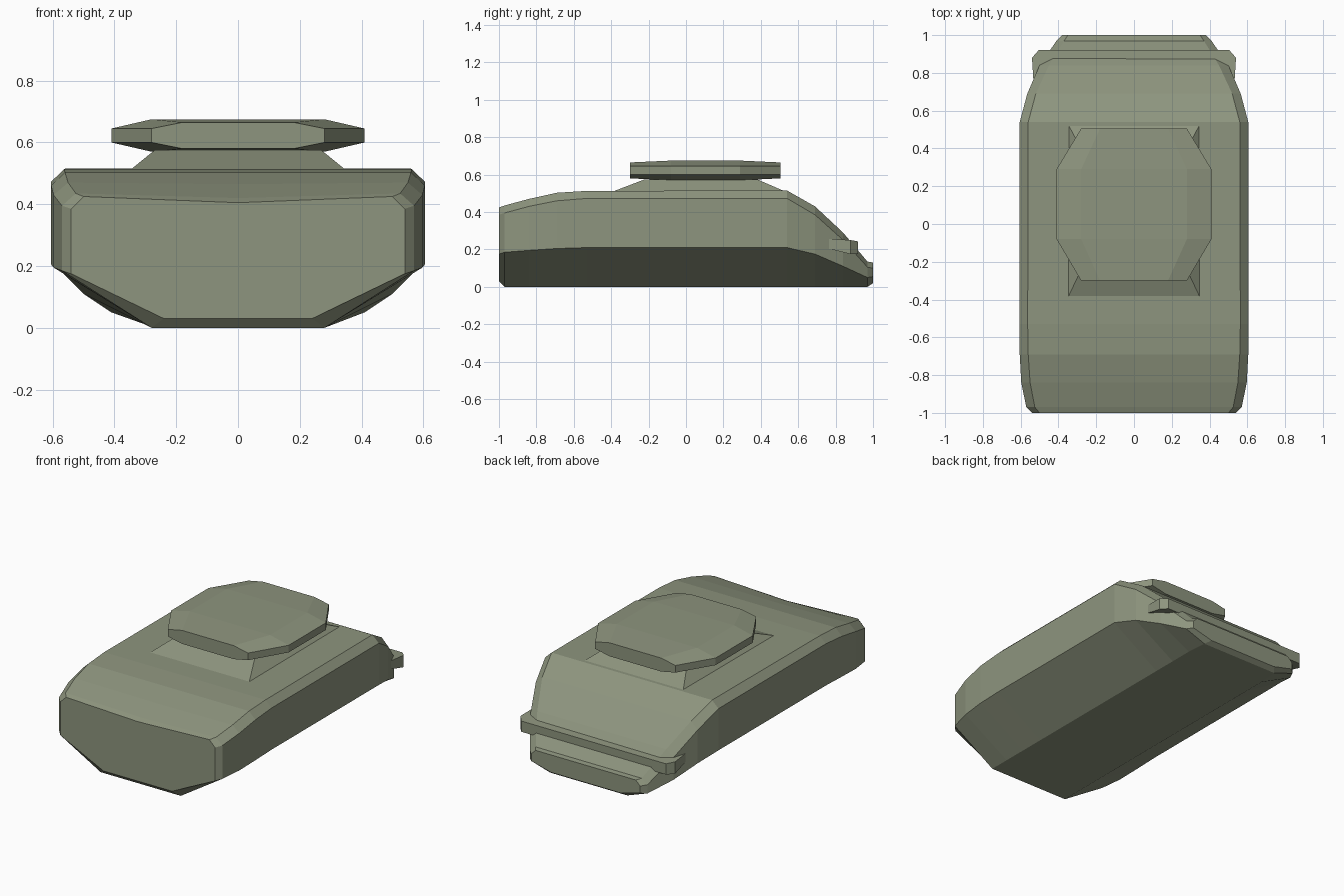
import bpy, bmesh


def mesh_object(name, rings):
    """Skin a closed body through rings of equal vertex count."""
    bm = bmesh.new()
    loops = [[bm.verts.new(p) for p in ring] for ring in rings]
    n = len(loops[0])
    for a, b in zip(loops, loops[1:]):
        for i in range(n):
            j = (i + 1) % n
            bm.faces.new((a[i], a[j], b[j], b[i]))
    bm.faces.new(loops[0])
    bm.faces.new(loops[-1])
    bmesh.ops.recalc_face_normals(bm, faces=bm.faces)
    me = bpy.data.meshes.new(name)
    bm.to_mesh(me)
    bm.free()
    ob = bpy.data.objects.new(name, me)
    bpy.context.collection.objects.link(ob)
    mat = bpy.data.materials.get("olive") or bpy.data.materials.new("olive")
    mat.diffuse_color = (0.27, 0.30, 0.21, 1)
    me.materials.append(mat)
    return ob


def section(y, wb, zb, wo, zlo, zhi, wt, zt, dip=0):
    """Mirrored chamfered cross-section: bottom, side and top half widths."""
    half = [(wb, zb), (wo, zlo), (wo, zhi), (wt, zt)]
    pts = half + [(0, zt - dip)] + [(-x, z) for x, z in reversed(half)]
    return [(x, y, z) for x, z in pts]


# Hull: boat-like body lofted from front to back
mesh_object("hull", [section(*s) for s in (
    (-1.00, 0.24, 0.03, 0.54, 0.175, 0.385, 0.50, 0.425, 0.02),
    (-0.97, 0.28, 0.00, 0.57, 0.185, 0.395, 0.525, 0.435, 0.015),
    (-0.84, 0.28, 0.00, 0.597, 0.195, 0.43, 0.55, 0.47, 0.005),
    (-0.69, 0.28, 0.00, 0.605, 0.205, 0.46, 0.56, 0.503),
    (-0.53, 0.28, 0.00, 0.605, 0.21, 0.473, 0.563, 0.513),
    (0.54, 0.28, 0.00, 0.605, 0.21, 0.473, 0.56, 0.515),
    (0.69, 0.28, 0.00, 0.565, 0.175, 0.385, 0.52, 0.43),
    (0.84, 0.28, 0.00, 0.50, 0.11, 0.25, 0.45, 0.29),
    (0.97, 0.27, 0.00, 0.41, 0.05, 0.105, 0.37, 0.135),
    (1.00, 0.24, 0.02, 0.38, 0.055, 0.10, 0.35, 0.13),
)])

# Ledge across the sloping rear
outline = [(0.53, 0.72), (0.54, 0.88), (0.505, 0.92)]
plan = outline + [(-x, y) for x, y in reversed(outline)]
lower = {0.72: 0.215, 0.88: 0.175, 0.92: 0.175}
upper = {0.72: 0.26, 0.88: 0.25, 0.92: 0.243}
mesh_object("rear_ledge", [[(x, y, lv[y]) for x, y in plan] for lv in (lower, upper)])

# Sloped pedestal under the turret
mesh_object("pedestal", [
    [(-w, y0, z), (w, y0, z), (w, y1, z), (-w, y1, z)]
    for w, y0, y1, z in ((0.35, -0.39, 0.53, 0.51), (0.27, -0.22, 0.38, 0.575))])

# Flat eight-sided turret plate with chamfered rim
mesh_object("turret_plate", [section(*s) for s in (
    (-0.30, 0.18, 0.58, 0.28, 0.60, 0.645, 0.18, 0.665),
    (-0.08, 0.28, 0.57, 0.41, 0.60, 0.645, 0.28, 0.675),
    (0.29, 0.28, 0.57, 0.41, 0.60, 0.645, 0.28, 0.675),
    (0.505, 0.18, 0.58, 0.28, 0.60, 0.645, 0.18, 0.665),
)])
